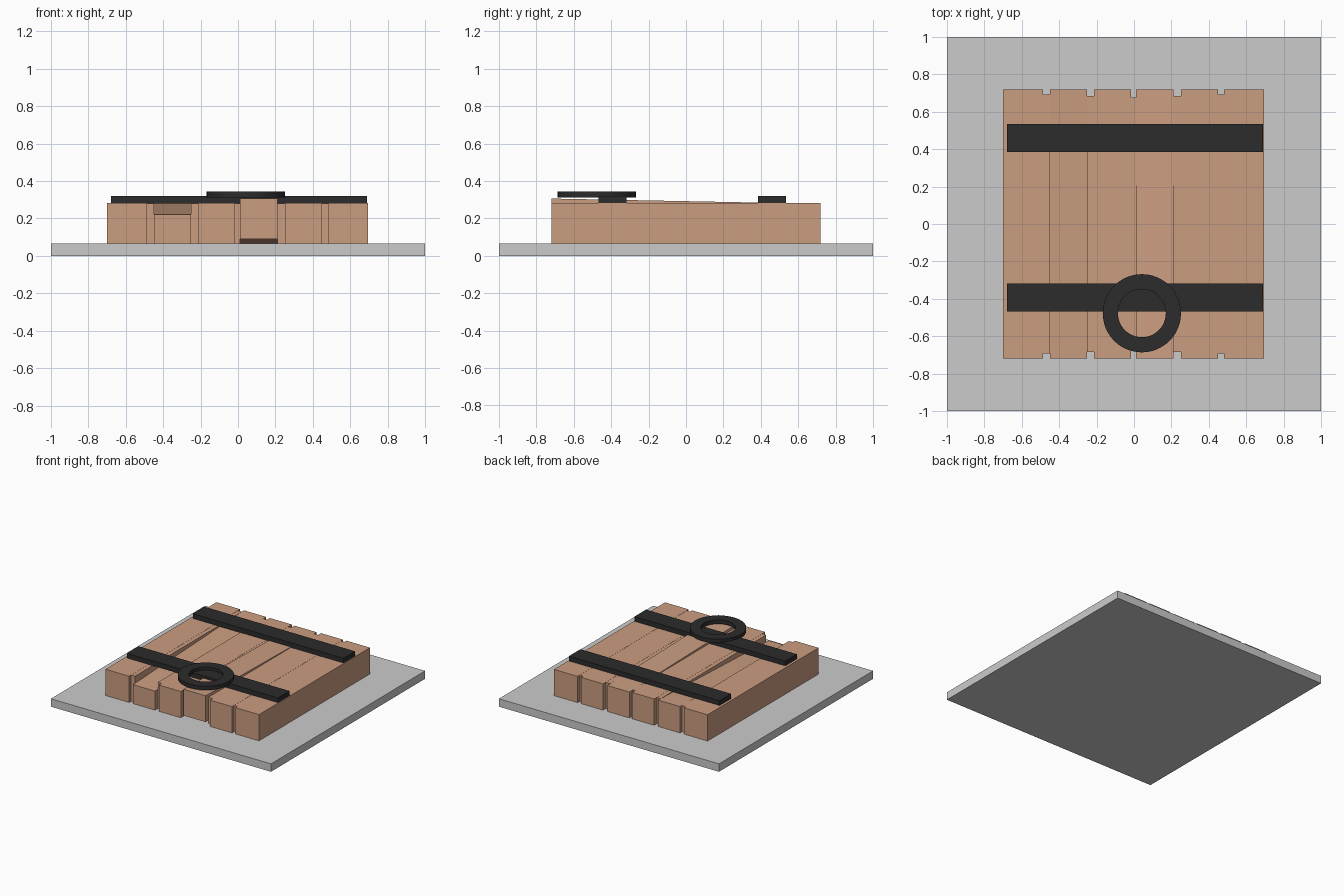
import bpy, bmesh, math
from mathutils import Matrix

if "Cube" in bpy.data.objects:
    bpy.data.objects.remove(bpy.data.objects["Cube"])


def material(name, rgb):
    m = bpy.data.materials.new(name)
    m.diffuse_color = (*rgb, 1)
    m.use_nodes = True
    m.node_tree.nodes["Principled BSDF"].inputs["Base Color"].default_value = m.diffuse_color
    return m


wood = material("wood", (0.60, 0.34, 0.22))
iron = material("iron", (0.025, 0.025, 0.025))


def finish(name, bm, mat=None):
    bmesh.ops.recalc_face_normals(bm, faces=bm.faces)
    me = bpy.data.meshes.new(name)
    bm.to_mesh(me)
    bm.free()
    ob = bpy.data.objects.new(name, me)
    bpy.context.collection.objects.link(ob)
    if mat:
        me.materials.append(mat)
    return ob


def box(name, x, y, z, mat=None, tilt=0.0):
    """Box from (min, max) ranges; tilt is how far the front end rises."""
    bm = bmesh.new()
    bmesh.ops.create_cube(bm, size=1)
    size = [b - a for a, b in (x, y, z)]
    mid = [(a + b) / 2 for a, b in (x, y, z)]
    for v in bm.verts:
        v.co = [c * s + m for c, s, m in zip(v.co, size, mid)]
        if v.co.y < 0:
            v.co.z += tilt
    return finish(name, bm, mat)


# Stone slab
box("base_slab", (-1, 1), (-1, 1), (0, 0.065))

# Six thick planks, the second sunk and the fourth lifted at the front
planks = [(-0.70, -0.485, 0), (-0.45, -0.25, -0.06), (-0.215, -0.015, 0),
          (0.01, 0.21, 0.028), (0.25, 0.45, 0), (0.48, 0.695, 0)]
for i, (x0, x1, tilt) in enumerate(planks):
    drop = 0.003 if i == 3 else 0
    box(f"plank_{i + 1}", (x0, x1), (-0.72, 0.72),
        (0.065 - drop, 0.281 - drop), wood, tilt)

# Recessed strips filling the gaps between planks
ends = [0.693, 0.684, 0.676, 0.684, 0.693]
for i, e in enumerate(ends):
    box(f"gap_strip_{i + 1}", (planks[i][1], planks[i + 1][0]), (-e, e),
        (0.065, 0.28), wood)

# Iron straps across the planks
for name, y in (("front_strap", -0.392), ("back_strap", 0.46)):
    box(name, (-0.68, 0.69), (y - 0.075, y + 0.075), (0.28, 0.32), iron)

# Flat pull ring: a rectangular profile spun round its centre
bm = bmesh.new()
pts = [(0.128, 0.312), (0.209, 0.312), (0.209, 0.344), (0.128, 0.344)]
vs = [bm.verts.new((r, 0, z)) for r, z in pts]
edges = [bm.edges.new((vs[i], vs[(i + 1) % 4])) for i in range(4)]
bmesh.ops.spin(bm, geom=vs + edges, axis=(0, 0, 1), cent=(0, 0, 0),
               angle=2 * math.pi, steps=48)
bmesh.ops.remove_doubles(bm, verts=bm.verts, dist=0.0005)
bmesh.ops.transform(bm, matrix=Matrix.Translation((0.042, -0.477, 0)), verts=bm.verts)
ring = finish("pull_ring", bm, iron)
bpy.context.view_layer.objects.active = ring
ring.select_set(True)
bpy.ops.object.shade_smooth_by_angle(angle=math.radians(30))
